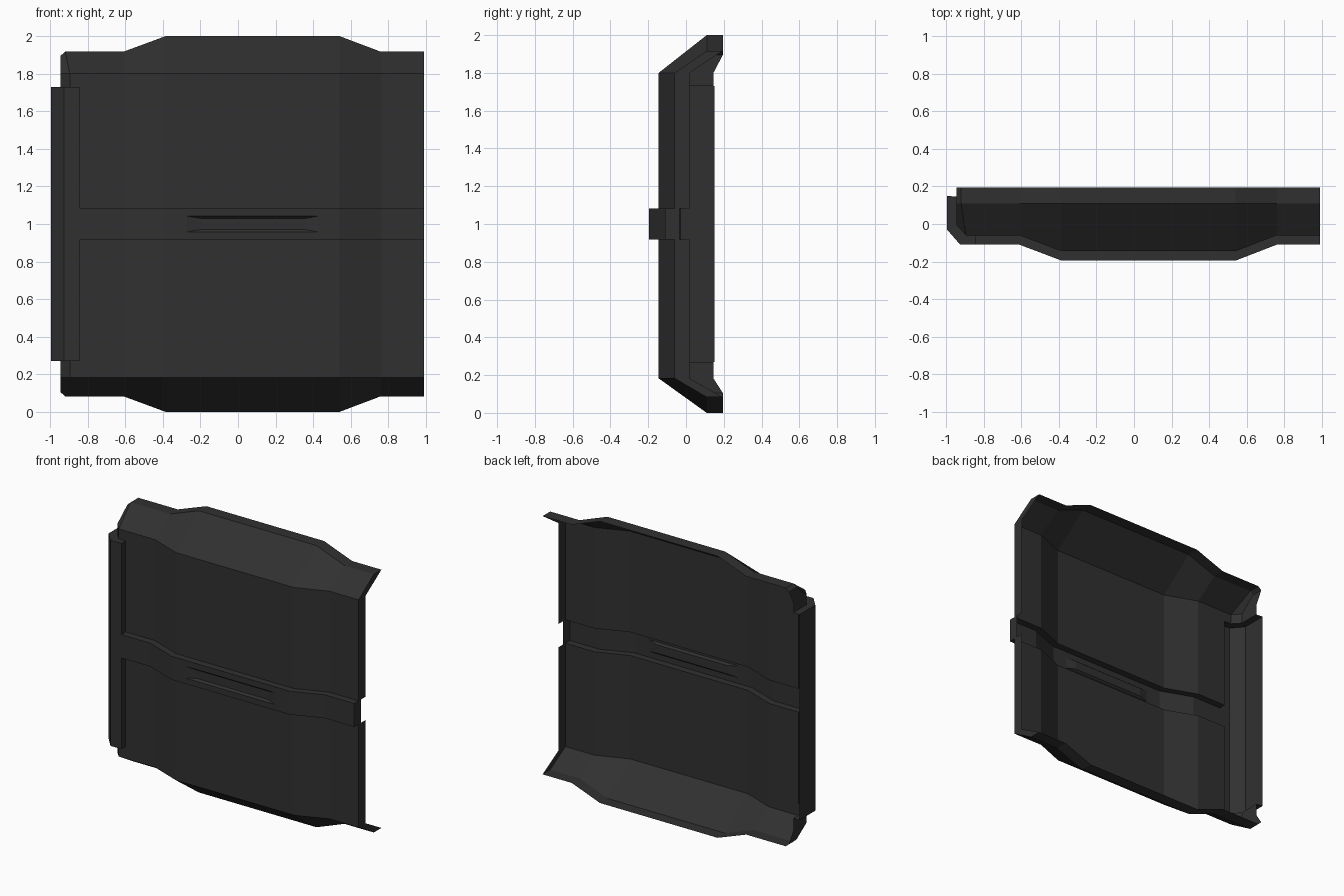
import bpy, bmesh
from mathutils import Vector

if "Cube" in bpy.data.objects:
    bpy.data.objects.remove(bpy.data.objects["Cube"])

mat = bpy.data.materials.new("charcoal")
mat.diffuse_color = (0.03, 0.03, 0.03, 1)
mat.use_nodes = True
mat.node_tree.nodes["Principled BSDF"].inputs["Base Color"].default_value = mat.diffuse_color

# Horizontal sections (x, y), left return to right flange: base sheet and raised sheet
BASE = [(-.945, .145), (-.945, -.005), (-.895, -.06), (-.84, -.06), (-.61, -.06),
        (-.385, -.145), (.54, -.145), (.76, -.06), (.99, -.06), (.99, .018)]
RAISED = [(-.995, .15), (-.995, -.03), (-.925, -.11), (-.84, -.11), (-.61, -.11),
          (-.385, -.195), (.54, -.195), (.76, -.11), (.99, -.11), (.99, -.035)]


def section(z, plate, strip):
    """One row: left plate part, then the rest (the shared point is doubled for the step)."""
    pts = (RAISED if plate else BASE)[:4] + (RAISED if strip else BASE)[3:]
    return [Vector((x, y, z)) for x, y in pts]


def rim(side, y_front):
    """Outer edge of the sloped top (side 1) or bottom (side -1)."""
    rise = [.895, .895, .917, .917, .917, .917, 1, 1, .917, .917, .917]
    row = []
    for i, (p, h) in enumerate(zip(section(0, 0, 0), rise)):
        y = .195 if i in (0, 10) else y_front
        x = -.92 if i == 2 else p.x
        row.append(Vector((x, y, 1 + side * h)))
    return row


rows = [rim(-1, .195), rim(-1, .11)]
for spec in [(.183, 0, 0), (.27, 0, 0), (.27, 1, 0), (.917, 1, 0), (.917, 1, 1),
             (1.083, 1, 1), (1.083, 1, 0), (1.73, 1, 0), (1.73, 0, 0), (1.8, 0, 0)]:
    rows.append(section(*spec))
rows += [rim(1, .11), rim(1, .195)]

# Pressed sheet panel: loft the rows
bm = bmesh.new()
grid = [[bm.verts.new(p) for p in row] for row in rows]
for a, b in zip(grid, grid[1:]):
    for i in range(len(a) - 1):
        bm.faces.new((a[i], a[i + 1], b[i + 1], b[i]))
bmesh.ops.remove_doubles(bm, verts=bm.verts, dist=.0005)
bmesh.ops.dissolve_degenerate(bm, edges=bm.edges, dist=.0005)

# Shallow recess in the middle of the strip
bm.faces.ensure_lookup_table()
face = min(bm.faces, key=lambda f: (f.calc_center_median() - Vector((.08, -.195, 1))).length)
for hx, hz, y in ((.35, .042, -.195), (.28, .03, -.18)):
    bmesh.ops.inset_individual(bm, faces=[face], thickness=.005)
    for v in face.verts:
        c = v.co - Vector((.078, 0, 1))
        v.co = (.078 + (hx if c.x > 0 else -hx), y, 1 + (hz if c.z > 0 else -hz))

me = bpy.data.meshes.new("door_panel")
bm.to_mesh(me)
bm.free()
me.materials.append(mat)
ob = bpy.data.objects.new("door_panel", me)
bpy.context.collection.objects.link(ob)
